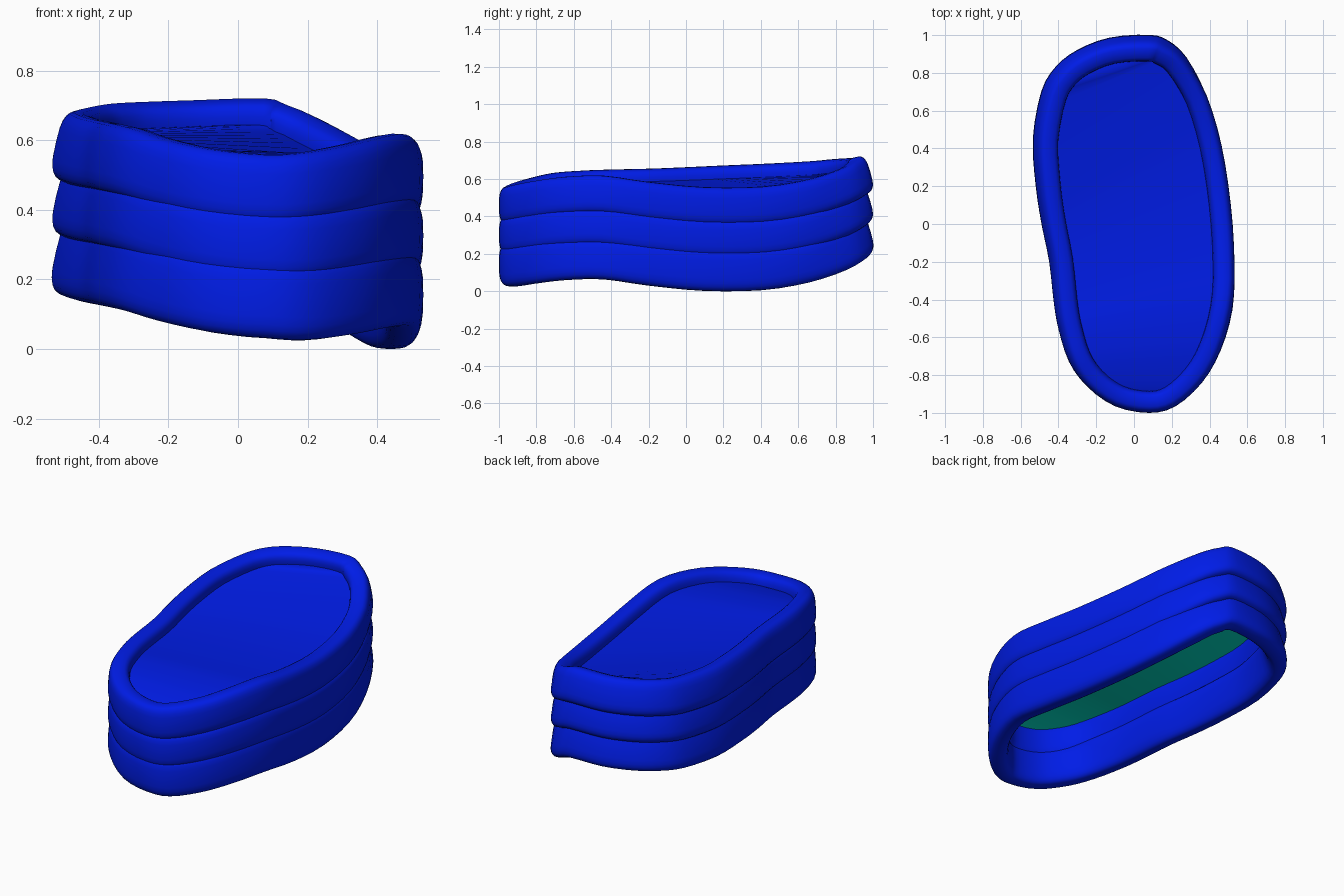
import bpy
import bmesh
import math
from mathutils import Vector

if "Cube" in bpy.data.objects:
    bpy.data.objects.remove(bpy.data.objects["Cube"])

HALF_W, HALF_H, BASE_HALF_H = 0.058, 0.101, 0.114


def material(name, colour):
    mat = bpy.data.materials.new(name)
    mat.use_nodes = True
    mat.diffuse_color = colour
    mat.node_tree.nodes["Principled BSDF"].inputs["Base Color"].default_value = colour
    return mat


blue = material("royal blue", (0, 0.012, 0.82, 1))
green = material("teal green", (0, 0.66, 0.52, 1))

# Outer outline seen from above, with the height of the rim at each point
OUTLINE = [Vector(p) for p in (
    (.08, -1, .56), (.22, -.965, .567), (.36, -.84, .59), (.46, -.67, .612),
    (.523, -.45, .618), (.532, -.2, .585), (.513, .1, .557), (.463, .42, .56),
    (.385, .68, .6), (.28, .88, .66), (.18, .97, .7), (.08, 1, .72),
    (-.13, .985, .715), (-.3, .92, .71), (-.415, .83, .705), (-.49, .7, .695),
    (-.535, .45, .682), (-.52, .2, .672), (-.49, 0, .663), (-.45, -.2, .655),
    (-.425, -.42, .65), (-.4, -.56, .645), (-.345, -.73, .633), (-.25, -.86, .607),
    (-.1, -.965, .577))]


def smooth_loop(points, steps):
    """Closed Catmull-Rom curve through the points."""
    result = []
    n = len(points)
    for i in range(n):
        a, b, c, d = (points[(i + k) % n] for k in (-1, 0, 1, 2))
        for s in range(steps):
            t = s / steps
            result.append(0.5 * (2 * b + (c - a) * t + (2 * a - 5 * b + 4 * c - d) * t ** 2
                                 + (3 * b - a - 3 * c + d) * t ** 3))
    return result


# Frames along the loop: section centre, outward direction and lean
frames = []
loop = smooth_loop(OUTLINE, 3)
for i, p in enumerate(loop):
    tangent = loop[(i + 1) % len(loop)] - loop[i - 1]
    outward = Vector((tangent.y, -tangent.x, 0)).normalized()
    lean = 0.28 * min(max((p.z - 0.6) / 0.1, 0), 1)
    centre = p - outward * (HALF_W + 0.042 * math.sin(lean)) - Vector((0, 0, HALF_H))
    frames.append((centre, outward, lean))


def place(frame, out, up, level=0):
    """Point of a leaning section; the tubes stack a little looser on the +x side."""
    centre, outward, lean = frame
    c, s = math.cos(lean), math.sin(lean)
    drop = level * (0.157 + 0.013 * max(outward.x, 0))
    return centre + outward * (out * c - up * s) + Vector((0, 0, out * s + up * c - drop))


def finish(name, bm, mat):
    mesh = bpy.data.meshes.new(name)
    bm.to_mesh(mesh)
    bm.free()
    mesh.materials.append(mat)
    obj = bpy.data.objects.new(name, mesh)
    bpy.context.collection.objects.link(obj)
    bpy.ops.object.select_all(action="DESELECT")
    obj.select_set(True)
    bpy.context.view_layer.objects.active = obj
    bpy.ops.object.shade_smooth_by_angle(angle=math.radians(50))


def superellipse(half_w, half_h, sides, power):
    points = []
    for k in range(sides):
        angle = math.tau * k / sides
        c, s = math.cos(angle), math.sin(angle)
        points.append((half_w * math.copysign(abs(c) ** (2 / power), c),
                       half_h * math.copysign(abs(s) ** (2 / power), s)))
    return points


def tube(name, level, half_h):
    bm = bmesh.new()
    section = superellipse(HALF_W, half_h, 24, 3.2)
    rings = [[bm.verts.new(place(f, a, b, level)) for a, b in section] for f in frames]
    for i, ring in enumerate(rings):
        prev = rings[i - 1]
        for k in range(len(section)):
            bm.faces.new((prev[k - 1], prev[k], ring[k], ring[k - 1]))
    bmesh.ops.recalc_face_normals(bm, faces=bm.faces)
    finish(name, bm, blue)


def sheet(name, inset, up, mat, flip):
    """Membrane of cross strips stretched from side to side inside the top tube."""
    bm = bmesh.new()
    edge = [bm.verts.new(place(f, -HALF_W * inset, up)) for f in frames]
    for i in range(len(edge) // 2):
        strip = (edge[-i], edge[i], edge[i + 1], edge[-i - 1])
        bm.faces.new(list(dict.fromkeys(strip)))
    if flip:
        bmesh.ops.reverse_faces(bm, faces=bm.faces)
    finish(name, bm, mat)


# Three stacked tubes, the lowest a little taller
tube("top_tube", 0, HALF_H)
tube("middle_tube", 1, HALF_H)
tube("bottom_tube", 2, BASE_HALF_H)

# Upper floor and its underside
sheet("floor", 0.85, 0.042, blue, False)
sheet("floor_underside", 0.7, -0.087, green, True)
